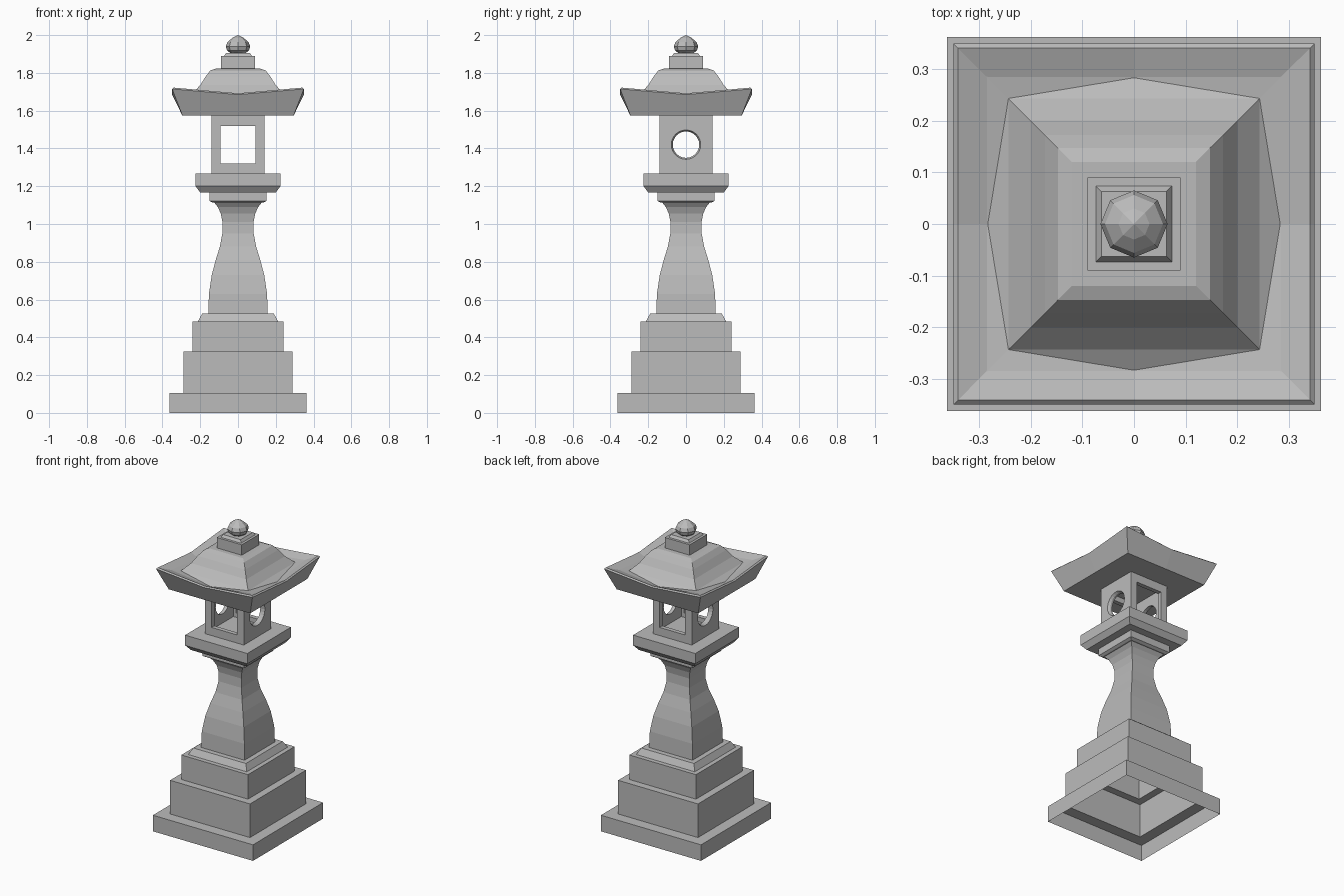
import bpy
import math

cube = bpy.data.objects.get("Cube")
if cube:
    bpy.data.objects.remove(cube, do_unlink=True)

stone = bpy.data.materials.new("grey stone")
stone.use_nodes = True
COLOR = (0.5, 0.5, 0.5, 1)
stone.diffuse_color = COLOR
stone.node_tree.nodes["Principled BSDF"].inputs["Base Color"].default_value = COLOR


def add_mesh(name, verts, faces):
    mesh = bpy.data.meshes.new(name)
    mesh.from_pydata(verts, [], faces)
    mesh.materials.append(stone)
    obj = bpy.data.objects.new(name, mesh)
    bpy.context.collection.objects.link(obj)
    return obj


def square(r, z):
    return [(-r, -r, z), (r, -r, z), (r, r, z), (-r, r, z)]


def polygon(r, z, n):
    return [(r * math.cos(math.tau * i / n), r * math.sin(math.tau * i / n), z)
            for i in range(n)]


def skin(name, rings, bottom=True, top=True):
    """Join equal rings of points, listed upward, into one surface."""
    n = len(rings[0])
    verts = [p for ring in rings for p in ring]
    faces = [(k * n + i, k * n + (i + 1) % n, (k + 1) * n + (i + 1) % n, (k + 1) * n + i)
             for k in range(len(rings) - 1) for i in range(n)]
    if bottom:
        faces.append(tuple(reversed(range(n))))
    if top:
        faces.append(tuple(range(len(verts) - n, len(verts))))
    return add_mesh(name, verts, faces)


def square_stack(name, profile, **ends):
    return skin(name, [square(r, z) for r, z in profile], **ends)


# Stepped base, hollow and open underneath
square_stack("stepped_base", [(.362, 0), (.362, .105), (.289, .105), (.289, .325),
                              (.241, .325), (.241, .485), (.212, .485), (.19, .525),
                              (.157, .525)], bottom=False, top=False)

# Waisted shaft
square_stack("shaft", [(.157, .525), (.154, .63), (.139, .73), (.118, .81), (.096, .88),
                       (.083, .95), (.082, 1.01), (.091, 1.055), (.107, 1.09),
                       (.127, 1.115)], bottom=False)

# Collar and platform below the lamp
square_stack("collar", [(.135, 1.113), (.15, 1.122), (.15, 1.17)])
square_stack("platform", [(.2, 1.167), (.225, 1.2), (.225, 1.267)])

# Lamp chamber: hollow, square window front to back, round window side to side
lamp = square_stack("lamp_chamber", [(.14, 1.265), (.14, 1.58)])
cavity = square_stack("cavity_cutter", [(.112, 1.29), (.112, 1.555)])
window = skin("window_cutter", [[(x * .0925, y * .3, z) for x, y, _ in square(1, 0)]
                                for z in (1.32, 1.52)])
tube = skin("round_cutter", [[(z, x, y + 1.42) for x, y, z in polygon(r, h, 24)]
                             for r, h in ((.078, -.2), (.078, -.14), (.07, -.125),
                                          (.07, .125), (.078, .14), (.078, .2))])
for cutter in (cavity, window, tube):
    cutter.hide_render = True
    mod = lamp.modifiers.new("cut", 'BOOLEAN')
    mod.operation = 'DIFFERENCE'
    mod.solver = 'EXACT'
    mod.object = cutter
    bpy.context.view_layer.objects.active = lamp
    bpy.ops.object.modifier_apply(modifier=mod.name)
    bpy.data.objects.remove(cutter, do_unlink=True)


# Roof: eight-point rings with separate corner and mid-side radius and height
def eave_ring(corner, corner_z, mid, mid_z):
    ring = []
    for k in range(4):
        c, s = round(math.cos(k * math.pi / 2)), round(math.sin(k * math.pi / 2))
        for x, y, z in ((-corner, -corner, corner_z), (0, -mid, mid_z)):
            ring.append((x * c - y * s, x * s + y * c, z))
    return ring


skin("roof", [eave_ring(*r) for r in (
    (.295, 1.575, .295, 1.575),
    (.349, 1.715, .349, 1.685),
    (.341, 1.722, .341, 1.692),
    (.285, 1.7, .284, 1.667),
    (.243, 1.69, .283, 1.666),
    (.243, 1.69, .243, 1.69),
    (.2, 1.735, .2, 1.735),
    (.172, 1.78, .172, 1.78),
    (.147, 1.812, .147, 1.812),
    (.12, 1.822, .12, 1.822))])

# Cap block and faceted finial
square_stack("cap_block", [(.09, 1.815), (.09, 1.89), (.074, 1.89), (.063, 1.906)])
skin("finial", [polygon(r, z, 8) for r, z in (
    (.04, 1.905), (.058, 1.918), (.065, 1.94), (.056, 1.963), (.03, 1.985), (.001, 2))])
